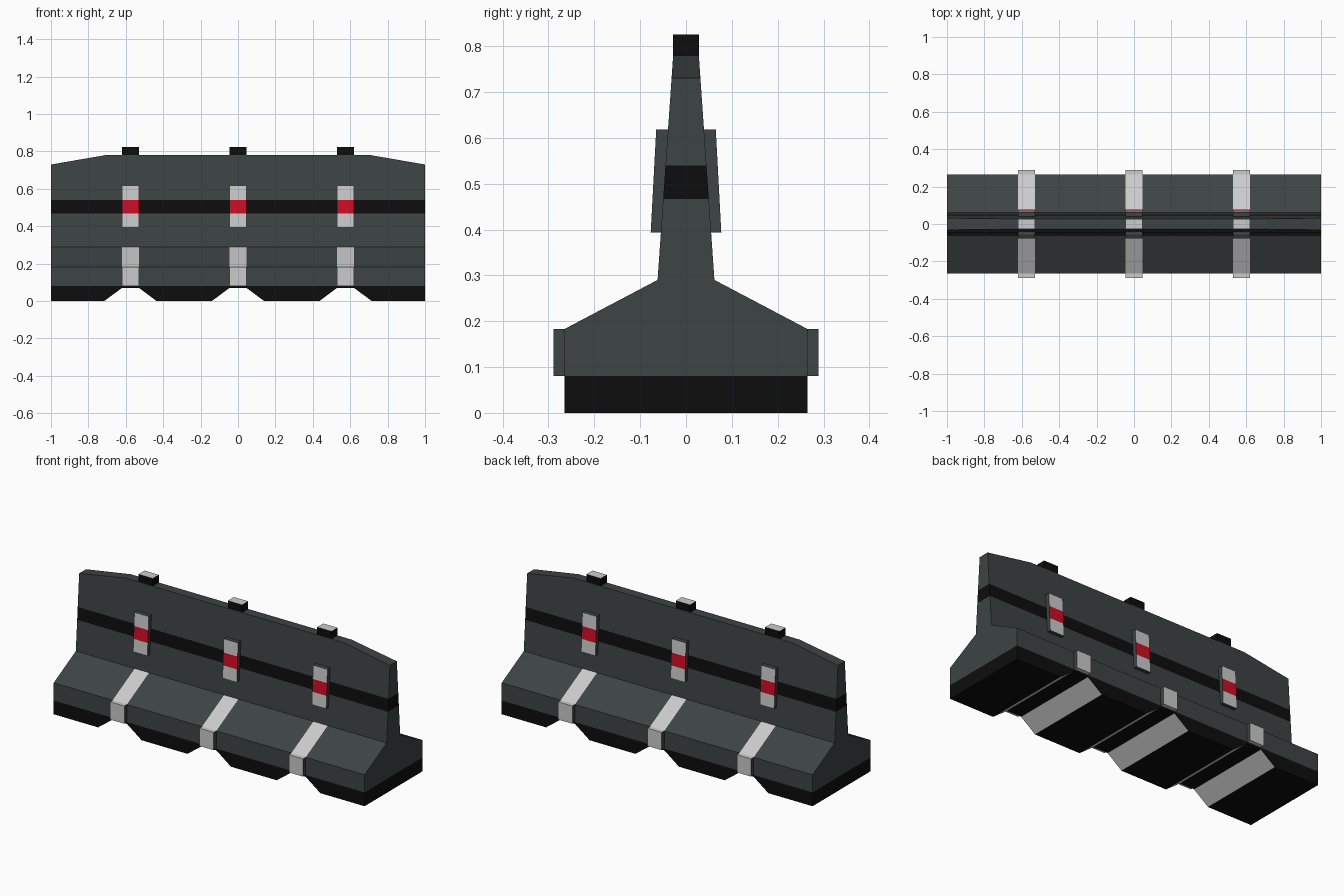
import bpy, bmesh
from mathutils import Vector

if "Cube" in bpy.data.objects:
    bpy.data.objects.remove(bpy.data.objects["Cube"])


def material(name, rgb):
    m = bpy.data.materials.new(name)
    m.diffuse_color = (*rgb, 1)
    m.use_nodes = True
    m.node_tree.nodes["Principled BSDF"].inputs["Base Color"].default_value = m.diffuse_color
    return m


BODY, BLACK, LIGHT, RED = range(4)
MATS = [material("dark_grey", (0.047, 0.056, 0.056)),
        material("black", (0.004, 0.004, 0.004)),
        material("light_grey", (0.6, 0.6, 0.6)),
        material("red", (0.62, 0.004, 0.018))]
CENTRES = (-0.575, 0.0, 0.575)
HALF = 0.046
BAND = (0.467, 0.54)


def prism(name, points, axis, lo, hi, paint, cuts=(), trims=()):
    """Extrude a profile along x or y, slice it, and paint; paint None removes a hidden face."""
    bm = bmesh.new()

    def co(p, t):
        return (t, p[0], p[1]) if axis == "x" else (p[0], t, p[1])

    a = [bm.verts.new(co(p, lo)) for p in points]
    b = [bm.verts.new(co(p, hi)) for p in points]
    bm.faces.new(a)
    bm.faces.new(b[::-1])
    for i in range(len(points)):
        j = (i + 1) % len(points)
        bm.faces.new((a[i], b[i], b[j], a[j]))
    bmesh.ops.recalc_face_normals(bm, faces=bm.faces)
    for pos, nor in trims:
        g = bm.verts[:] + bm.edges[:] + bm.faces[:]
        r = bmesh.ops.bisect_plane(bm, geom=g, plane_co=pos, plane_no=nor, clear_outer=True)
        rim = [e for e in r["geom_cut"] if isinstance(e, bmesh.types.BMEdge)]
        bmesh.ops.holes_fill(bm, edges=rim)
    for pos, nor in cuts:
        g = bm.verts[:] + bm.edges[:] + bm.faces[:]
        bmesh.ops.bisect_plane(bm, geom=g, plane_co=pos, plane_no=nor)
    bmesh.ops.recalc_face_normals(bm, faces=bm.faces)
    hidden = []
    for f in bm.faces:
        f.normal_update()
        colour = paint(f.calc_center_median(), f.normal)
        if colour is None:
            hidden.append(f)
        else:
            f.material_index = colour
    bmesh.ops.delete(bm, geom=hidden, context="FACES")
    me = bpy.data.meshes.new(name)
    bm.to_mesh(me)
    bm.free()
    for m in MATS:
        me.materials.append(m)
    ob = bpy.data.objects.new(name, me)
    bpy.context.collection.objects.link(ob)
    return ob


def in_band(z):
    return BAND[0] < z < BAND[1]


band_cuts = [((0, 0, z), (0, 0, 1)) for z in BAND]
strip_cuts = [((c + s * HALF, 0, 0), (1, 0, 0)) for c in CENTRES for s in (-1, 1)]


# Barrier wall with flush stripes and sloping top ends
def paint_wall(c, n):
    if n.z < -0.9:
        return None
    if in_band(c.z):
        return BLACK
    on_strip = any(abs(c.x - x) < HALF for x in CENTRES)
    if on_strip and 0.19 < c.z < 0.28 and abs(n.y) > 0.2:
        return LIGHT
    return BODY


half = [(0.265, 0.08), (0.265, 0.183), (0.062, 0.29), (0.028, 0.78)]
profile = half + [(-y, z) for y, z in reversed(half)]
trims = [((s * 0.71, 0, 0.78), (s * 0.05, 0, 0.29)) for s in (-1, 1)]
prism("barrier_wall", profile, "x", -1, 1, paint_wall, band_cuts + strip_cuts, trims)

# Black foot with sloped drainage notches
foot = [(-1, 0.08), (-1, 0)]
for c in CENTRES:
    foot += [(c - 0.14, 0), (c - HALF, 0.07), (c + HALF, 0.07), (c + 0.14, 0)]
foot += [(1, 0), (1, 0.08)]


def paint_foot(c, n):
    if n.z > 0.9:
        return None
    return LIGHT if 0.2 < abs(n.x) < 0.9 else BLACK


prism("foot", foot, "y", -0.265, 0.265, paint_foot)


def paint_clip(c, n):
    return BODY if abs(n.x) > 0.5 else LIGHT


def paint_plate(c, n):
    if abs(n.x) > 0.5 or abs(n.z) > 0.5:
        return BODY
    return RED if in_band(c.z) else LIGHT


def paint_cap(c, n):
    if n.z < -0.5:
        return None
    return LIGHT if n.z > 0.5 else BLACK


# Clips, reflector plates and top caps at each station
for i, c in enumerate(CENTRES, 1):
    x0, x1 = c - HALF, c + HALF
    for side, s in (("front", -1), ("back", 1)):
        def inner(paint, s=s):
            return lambda p, n: None if n.y * s < -0.5 else paint(p, n)
        clip = [(s * y, z) for y, z in ((0.265, 0.08), (0.289, 0.08), (0.289, 0.183), (0.265, 0.183))]
        prism(f"base_clip_{side}_{i}", clip, "x", x0, x1, inner(paint_clip))
        plate = [(s * y, z) for y, z in ((0.0548, 0.393), (0.077, 0.393), (0.065, 0.618), (0.0392, 0.618))]
        prism(f"reflector_{side}_{i}", plate, "x", x0, x1, inner(paint_plate), band_cuts)
    cap = [(-0.028, 0.78), (0.028, 0.78), (0.028, 0.825), (-0.028, 0.825)]
    prism(f"top_cap_{i}", cap, "x", x0, x1, paint_cap)
